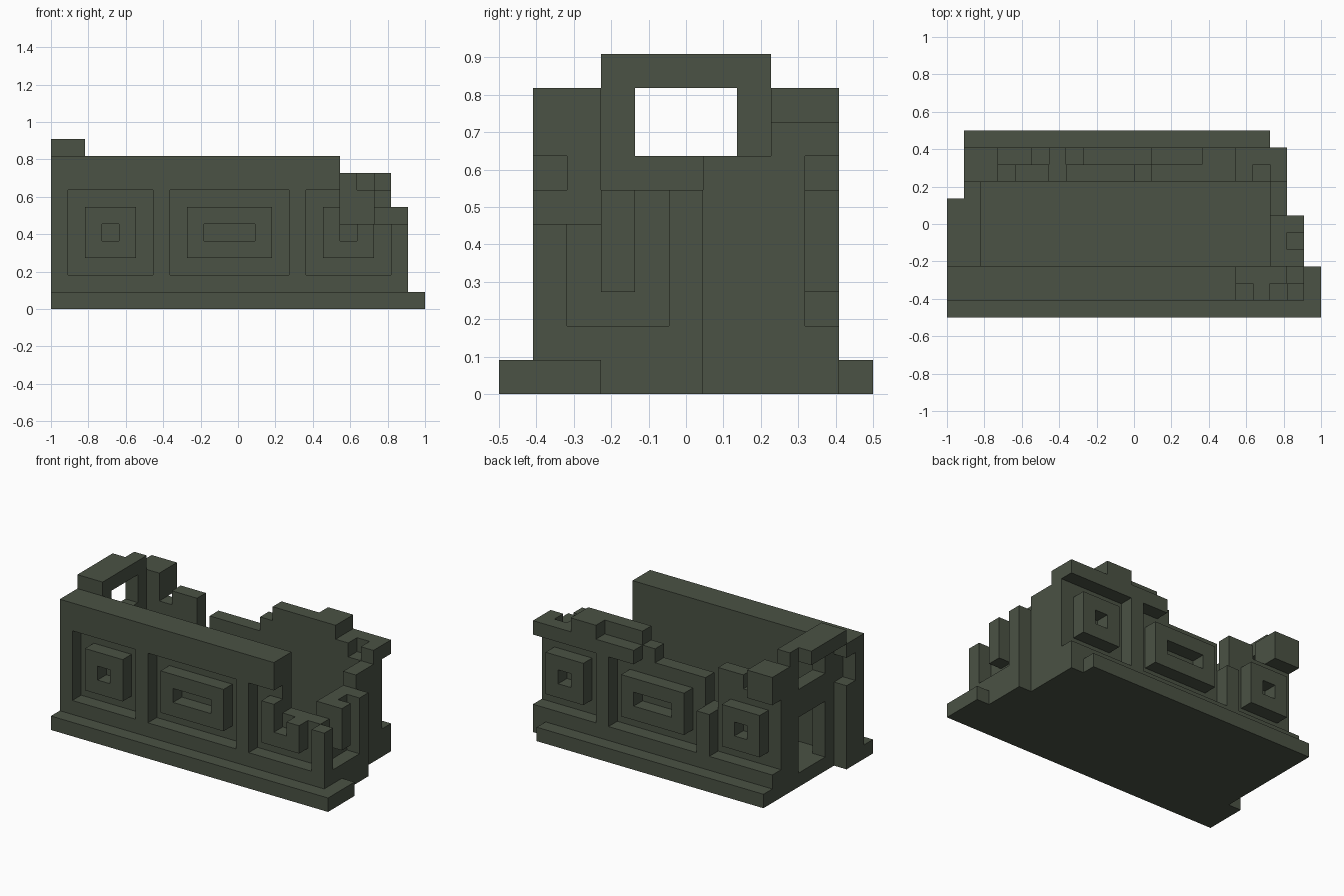
import bpy, bmesh
from mathutils import Matrix, Vector

cube = bpy.data.objects.get("Cube")
if cube:
    bpy.data.objects.remove(cube, do_unlink=True)

U = 2 / 22  # size of one building block
ORIGIN = Vector((-1.0, -0.5, 0.0))

stone = bpy.data.materials.new("dark_olive_stone")
stone.use_nodes = True
stone.diffuse_color = (0.069, 0.084, 0.058, 1)
bsdf = next(n for n in stone.node_tree.nodes if n.type == 'BSDF_PRINCIPLED')
bsdf.inputs["Base Color"].default_value = (0.069, 0.084, 0.058, 1)
bsdf.inputs["Roughness"].default_value = 0.9


def part(name, boxes):
    """One object made of boxes given as x0, y0, z0, x1, y1, z1 in block units."""
    bm = bmesh.new()
    for b in boxes:
        lo, hi = Vector(b[:3]) * U, Vector(b[3:]) * U
        m = Matrix.Translation((lo + hi) / 2 + ORIGIN) @ Matrix.Diagonal((*(hi - lo), 1))
        bmesh.ops.create_cube(bm, size=1, matrix=m)
    mesh = bpy.data.meshes.new(name)
    bm.to_mesh(mesh)
    bm.free()
    mesh.materials.append(stone)
    ob = bpy.data.objects.new(name, mesh)
    bpy.context.collection.objects.link(ob)
    return ob


def panel(name, x0, x1, y):
    """Raised panel with a slot through its middle."""
    part(name, [(x0, y, 3, x1, y + 1, 4), (x0, y, 5, x1, y + 1, 6),
                (x0, y, 4, x0 + 1, y + 1, 5), (x1 - 1, y, 4, x1, y + 1, 5)])


# Stepped ground plinth
part("plinth", [(0, 0, 0, 22, 3, 1), (1, 3, 0, 21, 6, 1),
                (1, 6, 0, 20, 10, 1), (1, 10, 0, 19, 11, 1)])

# Front wall: backing layer with notched left end and broken right end
part("front_wall", [(1, 2, 1, 17, 3, 9), (0, 2, 1, 1, 3, 6), (0, 2, 8, 1, 3, 9),
                    (17, 2, 1, 20, 3, 5)])
part("front_sill", [(0, 1, 1, 21, 2, 2)])
part("front_cornice", [(0, 1, 7, 17, 2, 9)])
part("front_piers", [(x, 1, 2, x + 1, 2, top)
                     for x, top in ((0, 7), (6, 7), (14, 7), (20, 5))])
panel("front_panel_right", 2, 5, 1)
panel("front_panel_middle", 8, 13, 1)
part("front_panel_broken", [(16, 1, 3, 17, 2, 6), (17, 1, 3, 18, 2, 4), (18, 1, 3, 19, 2, 5)])

# Back wall: backing layer as a ruined skyline of (start, end, top)
skyline = [(1, 3, 9), (3, 4, 7), (4, 6, 8), (6, 7, 5), (7, 11, 7), (11, 12, 8),
           (12, 17, 9), (17, 18, 8), (18, 19, 7), (19, 20, 8)]
part("back_wall", [(a, 8, 1, b, 9, top) for a, b, top in skyline])
part("back_sill", [(1, 9, 1, 20, 10, 2)])
part("back_cornice", [(a, 9, 7, b, 10, top)
                      for a, b, top in ((1, 3, 9), (12, 15, 8), (15, 17, 9), (17, 20, 8))])
part("back_piers", [(6, 9, 2, 7, 10, 5), (14, 9, 2, 15, 10, 7)])
panel("back_panel_right", 2, 5, 9)
panel("back_panel_middle", 8, 13, 9)
panel("back_panel_left", 16, 19, 9)

# End wall with doorway, window above it and an overhanging beam
part("gate_wall", [(1, 3, 1, 2, 4, 10), (1, 7, 1, 2, 8, 10),
                   (1, 4, 5, 2, 7, 7), (1, 4, 9, 2, 7, 10)])
part("gate_beam", [(0, 3, 9, 1, 7, 10)])

# Broken end wall with its recessed outer frame
part("broken_end_wall", [(19, 3, 1, 20, 6, 6), (19, 6, 1, 20, 8, 7)])
part("broken_end_frame", [(20, 2, 1, 21, 6, 2), (20, 5, 2, 21, 6, 6)])
part("broken_end_panel", [(20, 3, 3, 21, 4, 6)])
